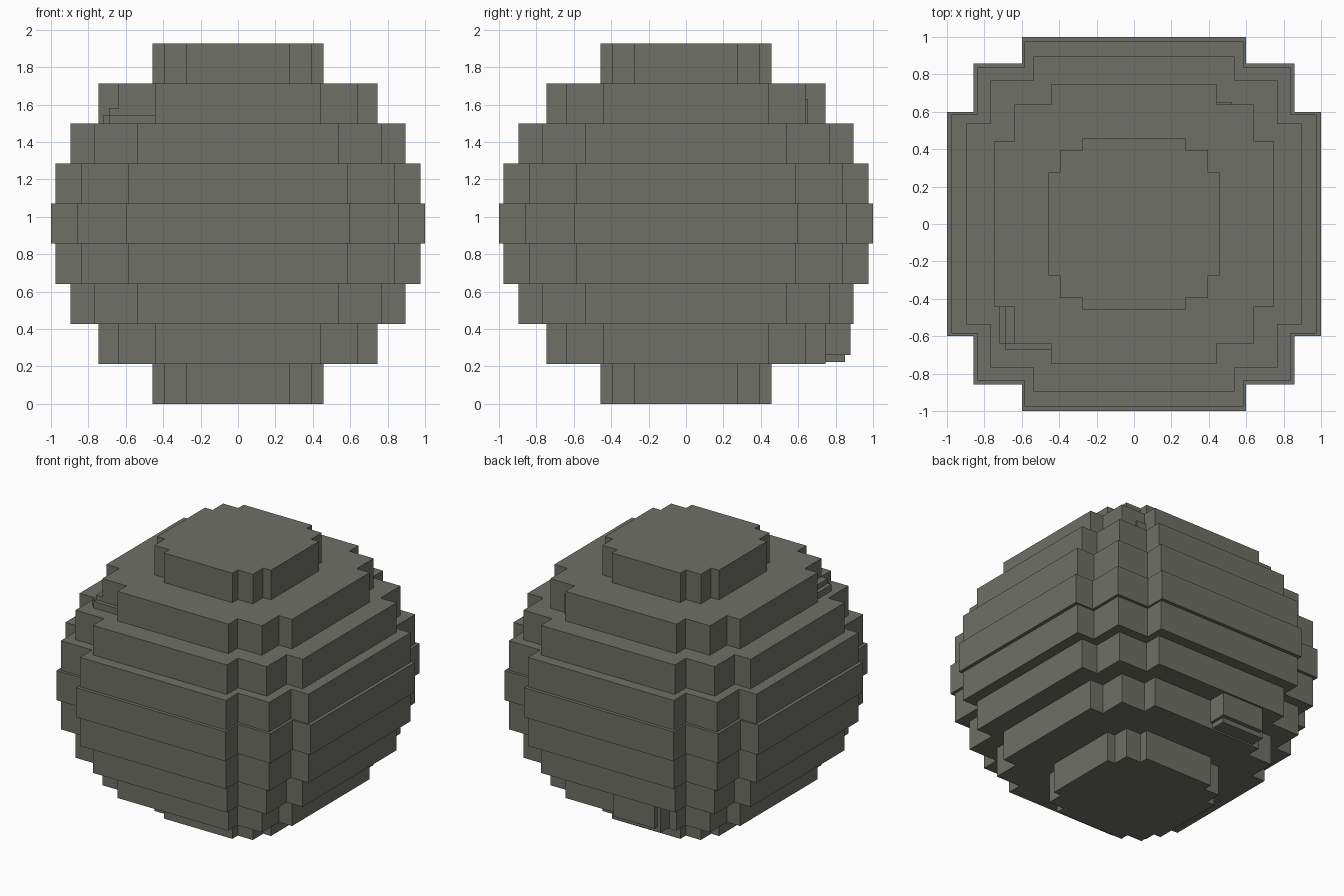
import bpy, bmesh

if "Cube" in bpy.data.objects:
    bpy.data.objects.remove(bpy.data.objects["Cube"])

stone = bpy.data.materials.new("grey_stone")
stone.diffuse_color = (0.16, 0.162, 0.14, 1)
stone.use_nodes = True
stone.node_tree.nodes["Principled BSDF"].inputs["Base Color"].default_value = stone.diffuse_color


def finish(name, bm):
    bmesh.ops.recalc_face_normals(bm, faces=bm.faces)
    mesh = bpy.data.meshes.new(name)
    bm.to_mesh(mesh)
    bm.free()
    mesh.materials.append(stone)
    obj = bpy.data.objects.new(name, mesh)
    bpy.context.collection.objects.link(obj)
    return obj


def slab(name, r, a, b, z0, z1):
    """Stepped-corner disc: radius r, corner steps at a and b."""
    corner = [(r, a), (b, a), (b, b), (a, b), (a, r)]
    outline = []
    for _ in range(4):
        outline += corner
        corner = [(-y, x) for x, y in corner]
    bm = bmesh.new()
    face = bm.faces.new([bm.verts.new((x, y, z0)) for x, y in outline])
    ext = bmesh.ops.extrude_face_region(bm, geom=[face], use_keep_orig=True)
    for v in ext["geom"]:
        if isinstance(v, bmesh.types.BMVert):
            v.co.z = z1
    return finish(name, bm)


def block(name, x0, x1, y0, y1, z0, z1):
    bm = bmesh.new()
    bmesh.ops.create_cube(bm, size=1)
    for v in bm.verts:
        v.co = (x1 if v.co.x > 0 else x0, y1 if v.co.y > 0 else y0,
                z1 if v.co.z > 0 else z0)
    return finish(name, bm)


# Nine stacked layers, symmetric about the middle one
STEP = 1.926 / 9
RINGS = [(0.457, 0.275, 0.395), (0.745, 0.445, 0.64), (0.895, 0.537, 0.767),
         (0.975, 0.585, 0.836), (1.0, 0.598, 0.857)]
for i in range(9):
    r, a, b = RINGS[min(i, 8 - i)]
    slab(f"layer_{i + 1}", r, a, b, i * STEP, (i + 1) * STEP)

# Small chips on the upper front left corner
top = 7 * STEP
block("upper_chip_side", -0.72, -0.445, -0.64, -0.445, top, 1.545)
block("upper_chip_front", -0.69, -0.445, -0.67, -0.445, top, 1.545)
block("upper_chip_top", -0.69, -0.445, -0.64, -0.445, top, 1.58)

# Sliver on the upper back right corner
block("back_sliver", 0.44, 0.52, 0.6, 0.652, top, 1.63)

# Chips under the third layer at the back
low = 2 * STEP
block("lower_chip_outer", -0.365, -0.03, 0.7, 0.88, 0.26, low)
block("lower_chip_inner", -0.39, -0.05, 0.7, 0.85, 0.225, low)
